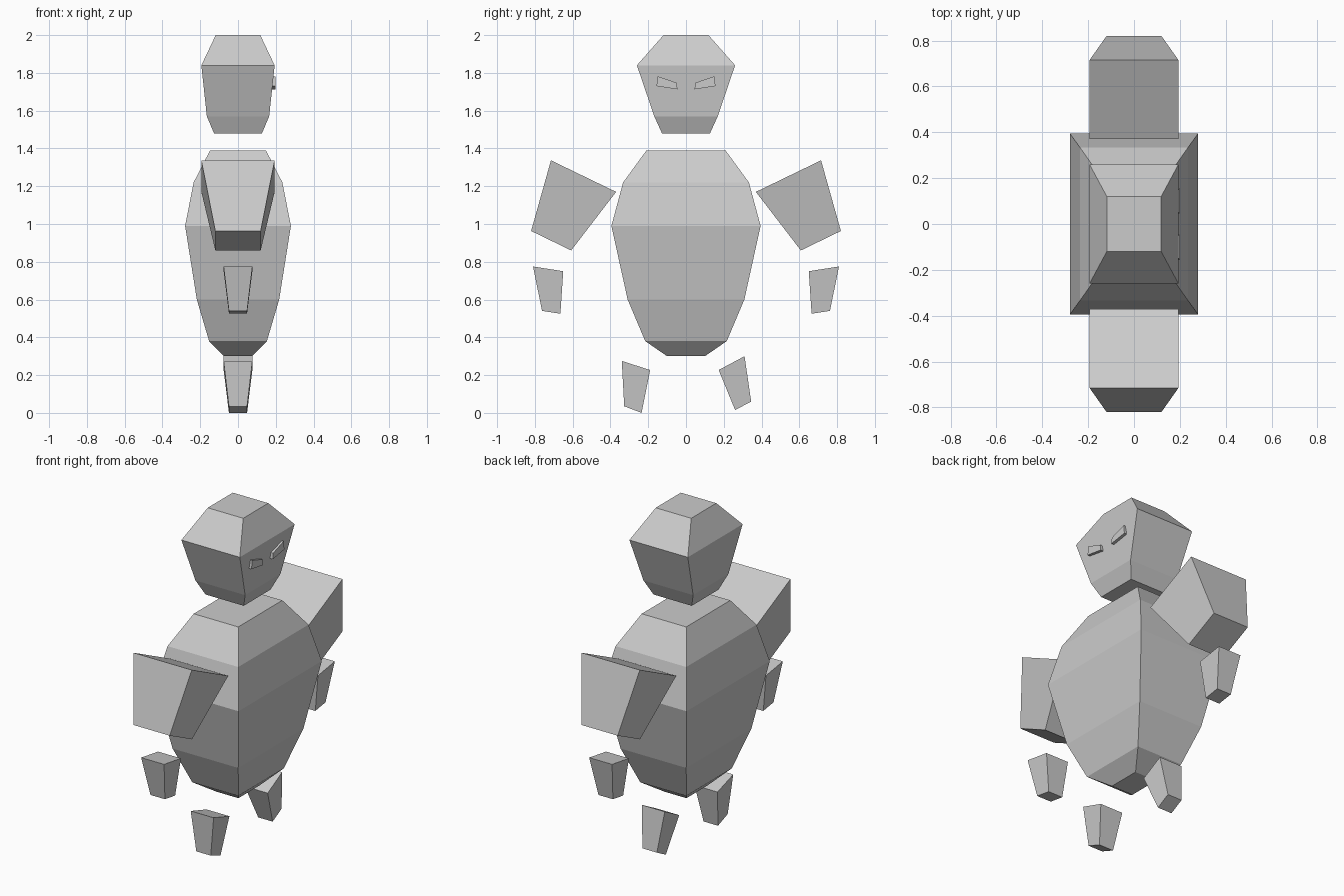
import bpy, bmesh

if "Cube" in bpy.data.objects:
    bpy.data.objects.remove(bpy.data.objects["Cube"])


def make_object(name, rings):
    """Loft a closed solid through four-sided rings."""
    bm = bmesh.new()
    loops = [[bm.verts.new(p) for p in ring] for ring in rings]
    for a, b in zip(loops, loops[1:]):
        for i in range(4):
            j = (i + 1) % 4
            bm.faces.new((a[i], a[j], b[j], b[i]))
    bm.faces.new(loops[0][::-1])
    bm.faces.new(loops[-1])
    bmesh.ops.recalc_face_normals(bm, faces=bm.faces)
    mesh = bpy.data.meshes.new(name)
    bm.to_mesh(mesh)
    bm.free()
    obj = bpy.data.objects.new(name, mesh)
    bpy.context.collection.objects.link(obj)
    return obj


def stack(name, sections):
    """Rectangular sections given as (z, half x, half y)."""
    make_object(name, [[(-x, -y, z), (x, -y, z), (x, y, z), (-x, y, z)]
                       for z, x, y in sections])


def block(name, outline, top, bottom, side=1):
    """Tapered limb: y-z outline (two top points, two bottom), half widths in x."""
    widths = (top, top, bottom, bottom)
    make_object(name, [[(s * w, side * y, z) for (y, z), w in zip(outline, widths)]
                       for s in (-1, 1)])


# Head and torso
stack("head", [(1.48, .127, .127), (1.57, .165, .168), (1.84, .194, .26), (2.0, .118, .119)])
stack("torso", [(.30, .073, .10), (.38, .153, .216), (.60, .218, .309),
                (.99, .28, .395), (1.22, .235, .333), (1.39, .148, .209)])

# Paired arms and eyes
upper_arm = [(.37, 1.17), (.715, 1.337), (.82, .963), (.608, .86)]
forearm = [(.65, .75), (.81, .775), (.762, .54), (.665, .525)]
eye = [(.05, 1.748), (.15, 1.782), (.156, 1.73), (.045, 1.713)]
for label, side in (("left", 1), ("right", -1)):
    block(label + "_upper_arm", upper_arm, .194, .12, side)
    block(label + "_forearm", forearm, .076, .048, side)
    make_object(label + "_eye", [[(x, side * y, z) for y, z in eye] for x in (.17, .199)])

# Legs, each at its own stance
block("left_leg", [(.173, .227), (.31, .30), (.345, .06), (.26, .015)], .076, .048)
block("right_leg", [(-.19, .227), (-.34, .275), (-.327, .035), (-.235, 0)], .076, .048)
